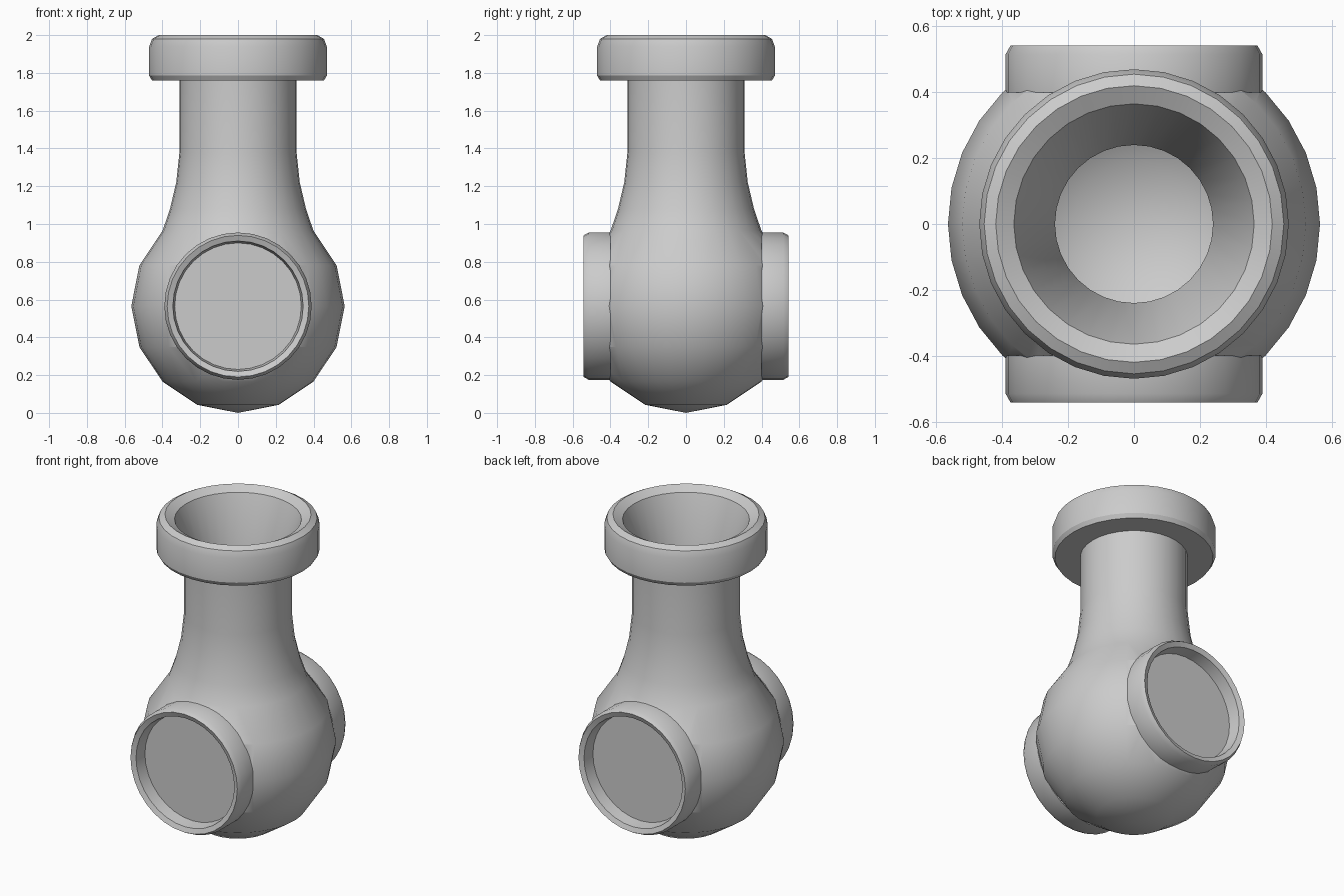
import bpy, bmesh, math
from mathutils import Matrix

if "Cube" in bpy.data.objects:
    bpy.data.objects.remove(bpy.data.objects["Cube"])

SEG = 32
R = 0.565          # bulb radius and centre height
WALL = 0.07


def lathe(name, profile, matrix=Matrix()):
    """Revolve (radius, height) points about z; points on the axis become poles."""
    bm = bmesh.new()
    rings = []
    for r, z in profile:
        if r == 0:
            rings.append([bm.verts.new((0, 0, z))] * SEG)
        else:
            rings.append([bm.verts.new((r * math.cos(a), r * math.sin(a), z))
                          for a in (2 * math.pi * i / SEG for i in range(SEG))])
    for a, b in zip(rings, rings[1:]):
        for i in range(SEG):
            j = (i + 1) % SEG
            bm.faces.new(list(dict.fromkeys((a[i], a[j], b[j], b[i]))))
    bm.transform(matrix)
    bmesh.ops.recalc_face_normals(bm, faces=bm.faces)
    mesh = bpy.data.meshes.new(name)
    bm.to_mesh(mesh)
    bm.free()
    obj = bpy.data.objects.new(name, mesh)
    bpy.context.collection.objects.link(obj)
    return obj


def smooth(obj, angle=30):
    bpy.ops.object.select_all(action='DESELECT')
    obj.select_set(True)
    bpy.context.view_layer.objects.active = obj
    bpy.ops.object.shade_smooth_by_angle(angle=math.radians(angle))


def arc(radius):
    """Sphere outline from the bottom pole up to 45 degrees above the middle."""
    pts = [(radius * math.sin(k * math.pi / 8), R - radius * math.cos(k * math.pi / 8))
           for k in range(1, 7)]
    return [(0, R - radius)] + pts


# Hollow vessel: bulb, flared neck, collar, funnel mouth and inner cavity
outer = arc(R) + [(0.36, 1.08), (0.327, 1.22), (0.31, 1.38), (0.31, 1.76)]
collar = [(0.455, 1.76), (0.47, 1.785), (0.47, 1.94), (0.455, 1.98), (0.42, 2.0)]
mouth = [(0.365, 1.97), (0.24, 1.62), (0.24, 1.38)]
inner = [(0.257, 1.22), (0.29, 1.08)] + arc(R - WALL)[::-1]
vessel = lathe("vessel", outer + collar + mouth + inner)

# Side ports with chamfered rims and recessed flat faces, front and back
port_profile = [(0, 0.40), (0.39, 0.40), (0.39, 0.515), (0.375, 0.542),
                (0.345, 0.53), (0.335, 0.455), (0, 0.455)]
cut_profile = [(0, 0.402), (0.387, 0.402), (0.387, 0.7), (0, 0.7)]
for name, sign in (("front", 1), ("back", -1)):
    place = Matrix.Translation((0, 0, R)) @ Matrix.Rotation(sign * math.pi / 2, 4, 'X')
    smooth(lathe(name + "_port", port_profile, place))

    # Remove the bulb cap behind the port face
    cutter = lathe(name + "_cutter", cut_profile, place)
    cutter.hide_render = True
    mod = vessel.modifiers.new(name + "_cut", 'BOOLEAN')
    mod.operation = 'DIFFERENCE'
    mod.solver = 'EXACT'
    mod.object = cutter
    bpy.context.view_layer.objects.active = vessel
    bpy.ops.object.modifier_apply(modifier=mod.name)
    bpy.data.objects.remove(cutter)

smooth(vessel)
